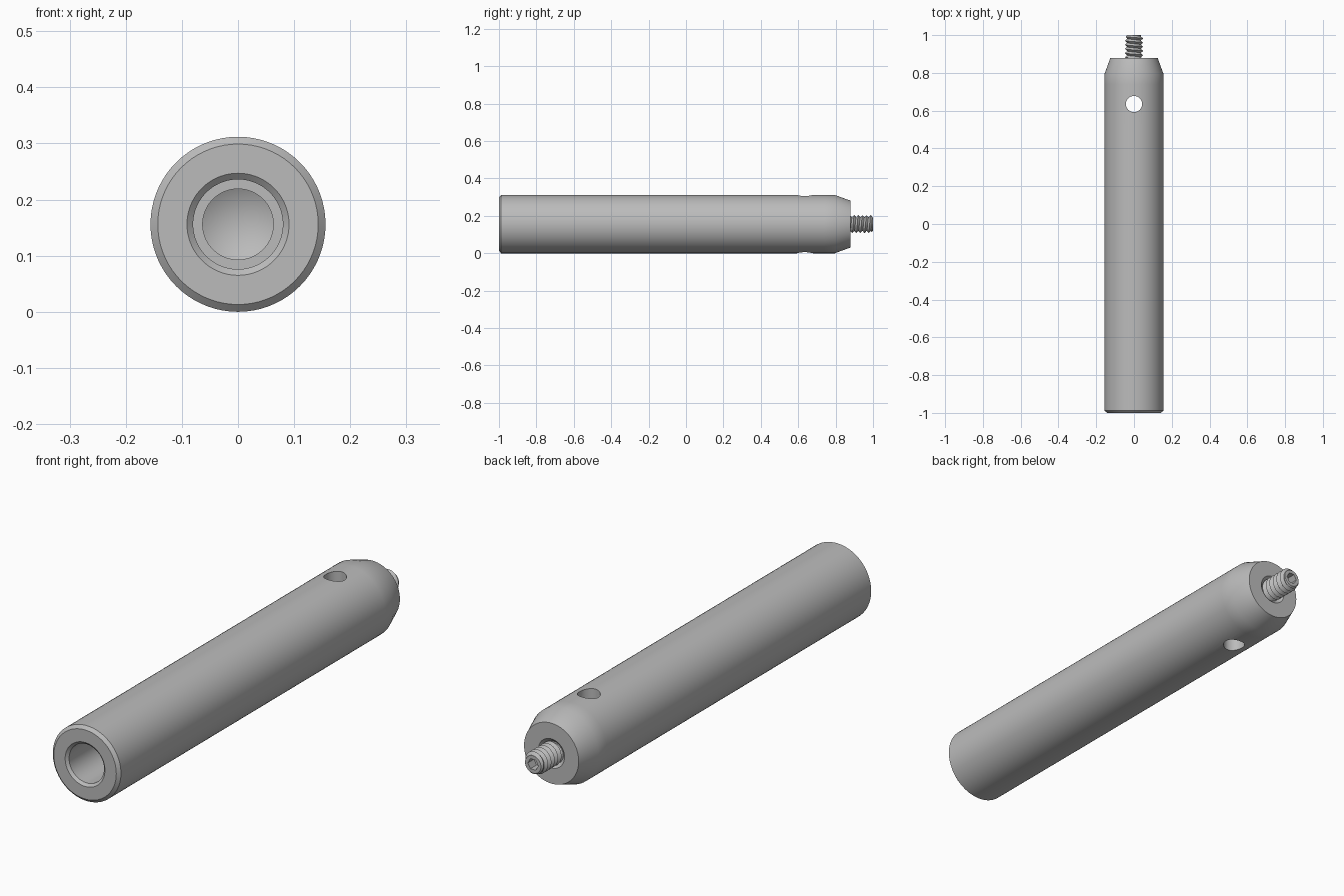
import bpy, bmesh, math

AXIS_Z = 0.156
SEGMENTS = 72

cube = bpy.data.objects.get("Cube")
if cube:
    bpy.data.objects.remove(cube, do_unlink=True)

steel = bpy.data.materials.new("grey_steel")
steel.use_nodes = True
steel.diffuse_color = (0.5, 0.5, 0.5, 1)
steel.node_tree.nodes["Principled BSDF"].inputs["Base Color"].default_value = (0.5, 0.5, 0.5, 1)


def make_object(name, bm):
    bmesh.ops.remove_doubles(bm, verts=bm.verts, dist=0.00005)
    bmesh.ops.recalc_face_normals(bm, faces=bm.faces)
    mesh = bpy.data.meshes.new(name)
    bm.to_mesh(mesh)
    bm.free()
    mesh.materials.append(steel)
    obj = bpy.data.objects.new(name, mesh)
    bpy.context.collection.objects.link(obj)
    return obj


def tube(name, rings):
    """Join rings around the long axis; each ring maps an angle to (y, radius)."""
    bm = bmesh.new()
    loops = []
    for ring in rings:
        loop = []
        for i in range(SEGMENTS):
            a = math.tau * i / SEGMENTS
            y, r = ring(a)
            loop.append(bm.verts.new((r * math.cos(a), y, AXIS_Z + r * math.sin(a))))
        loops.append(loop)
    for low, high in zip(loops, loops[1:]):
        for i in range(SEGMENTS):
            j = (i + 1) % SEGMENTS
            bm.faces.new((low[i], low[j], high[j], high[i]))
    return make_object(name, bm)


def circle(y, r):
    return lambda a: (y, r)


def hexagon(y, r):
    sixth = math.pi / 3
    return lambda a: (y, r * math.cos(sixth / 2) / math.cos(a % sixth - sixth / 2))


def smooth(obj):
    bpy.ops.object.select_all(action="DESELECT")
    obj.select_set(True)
    bpy.context.view_layer.objects.active = obj
    bpy.ops.object.shade_smooth_by_angle(angle=math.radians(30))


# Handle body: stepped blind bore, chamfered front rim, long barrel, tapered nose, stud seat
profile = [
    (-0.48, 0), (-0.515, 0.063), (-0.62, 0.063), (-0.62, 0.08), (-0.99, 0.08),
    (-1, 0.091), (-1, 0.143), (-0.988, AXIS_Z), (0.53, AXIS_Z), (0.74, AXIS_Z),
    (0.795, AXIS_Z), (0.88, 0.125), (0.88, 0.06), (0.865, 0.045), (0.865, 0),
]
body = tube("handle_body", [circle(y, r) for y, r in profile])

# Cross hole cutter
bm = bmesh.new()
bmesh.ops.create_cone(bm, cap_ends=True, segments=48, radius1=0.043, radius2=0.043, depth=0.6)
bmesh.ops.translate(bm, verts=bm.verts, vec=(0, 0.635, AXIS_Z))
cutter = make_object("cross_hole_cutter", bm)
cutter.hide_render = True

cut = body.modifiers.new("cross_hole", "BOOLEAN")
cut.operation = "DIFFERENCE"
cut.solver = "EXACT"
cut.object = cutter
bpy.context.view_layer.objects.active = body
bpy.ops.object.modifier_apply(modifier=cut.name)
bpy.data.objects.remove(cutter, do_unlink=True)
smooth(body)

# Threaded stud: helical rings clipped at both ends, with a hexagonal socket in the tip
PITCH, START, END = 0.022, 0.85, 1.0


def thread_ring(k):
    def ring(a):
        turn = a / math.tau
        y = min(END, max(START, START + PITCH * (k / 4 + turn - 1)))
        phase = ((y - START) / PITCH - turn) % 1
        crest = abs(2 * phase - 1)
        r = 0.036 + 0.012 * min(1, max(0, 1.5 * crest - 0.25))
        return y, min(r, 0.036 + END - y)
    return ring


# One extra turn closes the seam of the helix
def build_stud():
    turns = math.ceil((END - START) / PITCH) + 1
    rings = [circle(START, 0)]
    rings += [thread_ring(k) for k in range(turns * 4 + 1)]
    rings += [hexagon(END, 0.024), hexagon(END - 0.04, 0.024), circle(END - 0.045, 0)]
    return rings


def tube_helical(name, rings):
    """Join rings, stepping one pitch across the seam of the helical part."""
    bm = bmesh.new()
    last = len(rings) - 4
    grid = [[None] * (SEGMENTS + 1) for _ in rings]
    for k, ring in enumerate(rings):
        for i in range(SEGMENTS + 1):
            a = math.tau * i / SEGMENTS
            y, r = ring(a)
            grid[k][i] = bm.verts.new((r * math.cos(a), y, AXIS_Z + r * math.sin(a)))
    for low, high in zip(grid, grid[1:]):
        for i in range(SEGMENTS):
            bm.faces.new((low[i], low[i + 1], high[i + 1], high[i]))
    bmesh.ops.remove_doubles(bm, verts=bm.verts, dist=0.00005)
    bmesh.ops.dissolve_degenerate(bm, edges=bm.edges, dist=0.00001)
    return make_object(name, bm)


smooth(tube_helical("threaded_stud", build_stud()))
